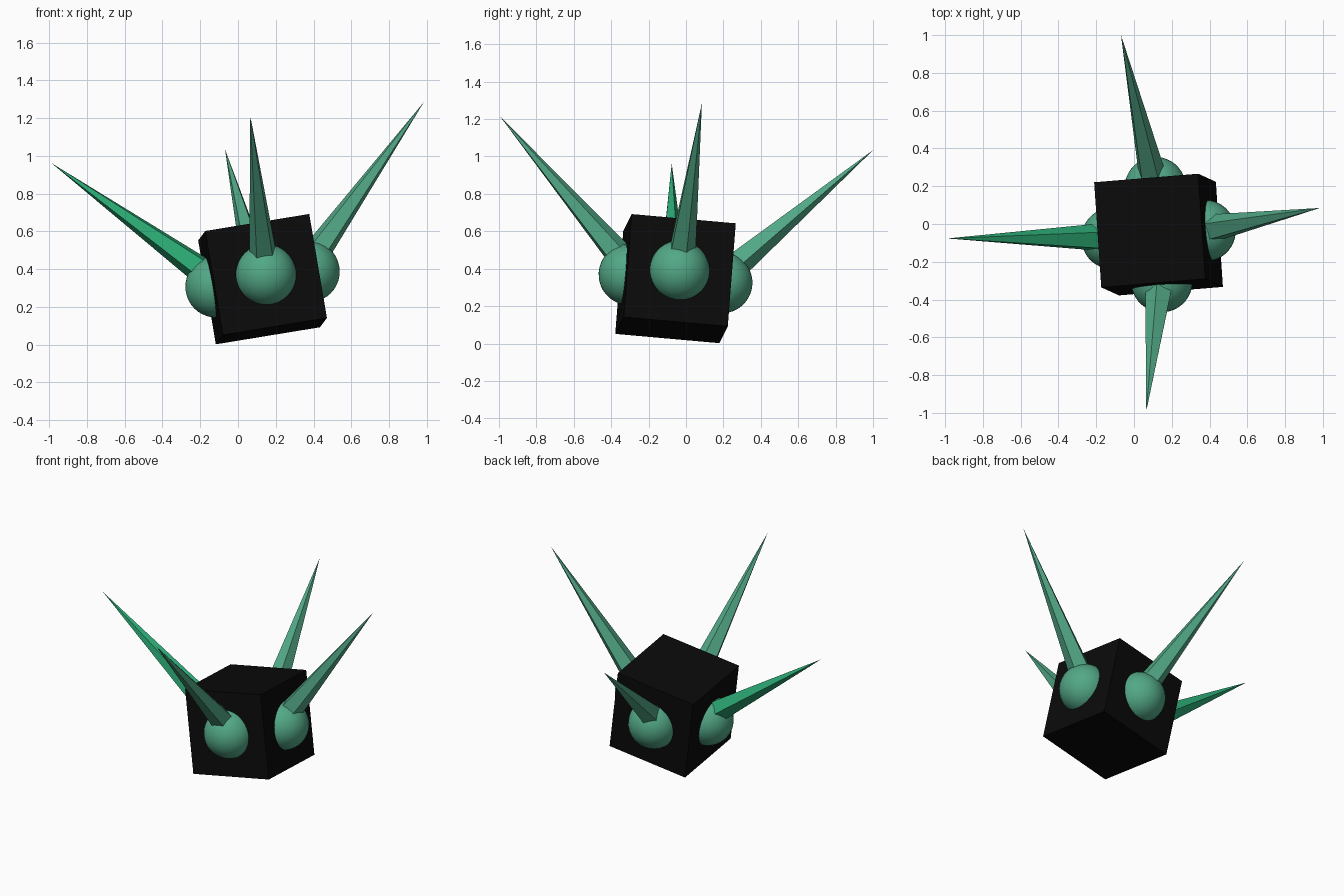
import bpy, math
from mathutils import Matrix, Vector

if "Cube" in bpy.data.objects:
    bpy.data.objects.remove(bpy.data.objects["Cube"])


def material(name, rgb):
    m = bpy.data.materials.new(name)
    m.diffuse_color = (*rgb, 1)
    m.use_nodes = True
    m.node_tree.nodes["Principled BSDF"].inputs["Base Color"].default_value = m.diffuse_color
    return m


black = material("black", (0.003, 0.003, 0.003))
green = material("soft green", (0.085, 0.39, 0.24))
bright = material("bright green", (0.027, 0.43, 0.19))

# Tilted frame shared by every part
ex = Vector((0.55, 0.045, 0.09)).normalized()
ey = Vector((-0.043, 0.55, -0.05))
ey = (ey - ex * ey.dot(ex)).normalized()
ez = ex.cross(ey)
frame = Matrix((ex, ey, ez)).transposed().to_4x4()
frame = Matrix.Translation((0.13, -0.056, 0.347)) @ frame


def finish(name, mat, local):
    ob = bpy.context.object
    ob.name = name
    ob.data.materials.append(mat)
    ob.matrix_world = frame @ local
    return ob


# Cube body
bpy.ops.mesh.primitive_cube_add(size=0.56)
finish("body", black, Matrix())

# One ball and one five-sided spike per side, each spike leaning out 45 degrees
SIDES = (("right", (1, 0), 'Y', 45, green), ("left", (-1, 0), 'Y', -45, bright),
         ("front", (0, -1), 'X', 45, green), ("back", (0, 1), 'X', -45, green))
LENGTH = 1.09
for name, (dx, dy), axis, angle, spike_mat in SIDES:
    out = Vector((dx, dy, 0))
    bpy.ops.mesh.primitive_uv_sphere_add(segments=40, ring_count=20, radius=0.163)
    bpy.ops.object.shade_smooth()
    finish(name + "_ball", green, Matrix.Translation(out * 0.25))

    bpy.ops.mesh.primitive_cone_add(vertices=5, radius1=0.084, radius2=0, depth=LENGTH)
    tip = out * 1.003 + Vector((0, 0, 0.79))
    turn = Matrix.Rotation(math.radians(angle), 4, axis)
    centre = tip - turn @ Vector((0, 0, LENGTH / 2))
    finish(name + "_spike", spike_mat, Matrix.Translation(centre) @ turn)
